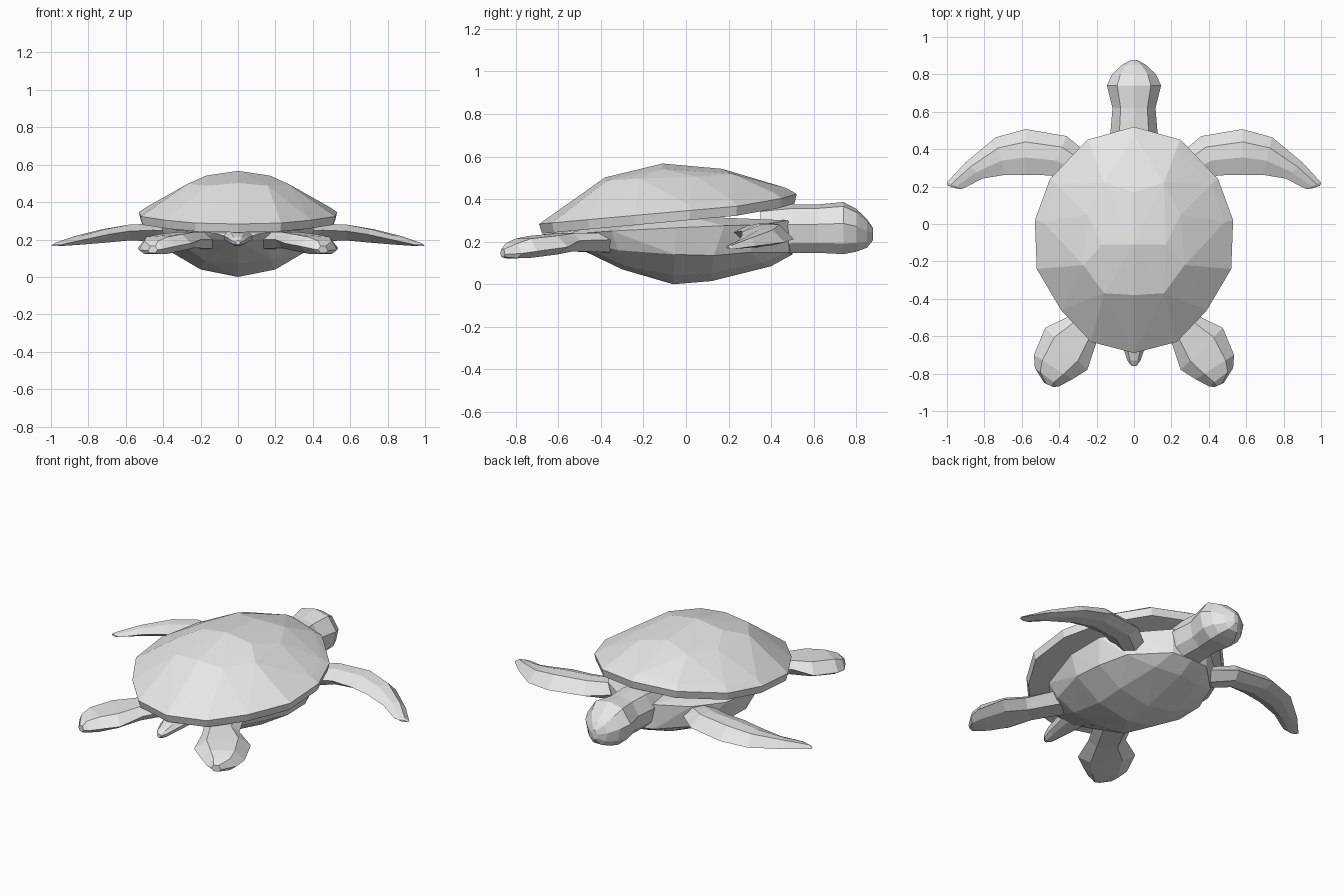
import bpy
import bmesh

if "Cube" in bpy.data.objects:
    bpy.data.objects.remove(bpy.data.objects["Cube"], do_unlink=True)

grey = bpy.data.materials.new("light_grey")
grey.use_nodes = True
grey.diffuse_color = (0.8, 0.8, 0.8, 1)
grey.node_tree.nodes["Principled BSDF"].inputs["Base Color"].default_value = (0.8, 0.8, 0.8, 1)


def finish(name, bm, mirror=False):
    bmesh.ops.recalc_face_normals(bm, faces=bm.faces)
    mesh = bpy.data.meshes.new(name)
    bm.to_mesh(mesh)
    bm.free()
    mesh.materials.append(grey)
    obj = bpy.data.objects.new(name, mesh)
    bpy.context.scene.collection.objects.link(obj)
    if mirror:
        obj.modifiers.new("Mirror", 'MIRROR').use_mirror_merge = False
    return obj


def hull(name, half):
    """Faceted convex solid from one half of its points."""
    bm = bmesh.new()
    points = set(half) | {(-x, y, z) for x, y, z in half if x > 0}
    verts = [bm.verts.new(p) for p in sorted(points)]
    bmesh.ops.convex_hull(bm, input=verts)
    bmesh.ops.delete(bm, geom=[v for v in bm.verts if not v.link_faces], context='VERTS')
    return finish(name, bm)


def loft(name, rings, mirror=False):
    """Closed skin through rings with equal point counts."""
    bm = bmesh.new()
    loops = [[bm.verts.new(p) for p in ring] for ring in rings]
    n = len(loops[0])
    for a, b in zip(loops, loops[1:]):
        for i in range(n):
            j = (i + 1) % n
            bm.faces.new((a[i], a[j], b[j], b[i]))
    bm.faces.new(loops[0])
    bm.faces.new(loops[-1])
    bmesh.ops.triangulate(bm, faces=[f for f in bm.faces if len(f.verts) > 4])
    return finish(name, bm, mirror)


# Domed shell with a tilted rim
outline = [(0, .52), (.25, .45), (.45, .24), (.53, .02),
           (.52, -.24), (.39, -.46), (.23, -.63), (0, -.69)]


def rim_height(y):
    return .345 + .09 * y + .2 * max(0, y - .36)


shell = [(0, -.11, .567), (.17, -.11, .542), (0, .17, .542), (.16, .22, .518),
         (.25, .05, .505), (.27, -.22, .497), (.16, -.37, .488), (0, -.38, .502),
         (0, .36, .467), (.15, .34, .463)]
for x, y in outline:
    z = rim_height(y)
    shell += [(x, y, z), (x * .98, y * .98, z - .045),
              (x * .92, (y + .085) * .92 - .085, z + .028)]
hull("shell", shell)

# Belly with keel, flanks and upper edge tucked into the shell
belly = [(0, -.06, 0), (0, .12, .015), (.2, -.06, .04), (.2, .12, .05),
         (0, -.3, .07), (.18, -.3, .09), (0, .4, .085), (.15, .36, .1),
         (.37, -.05, .14), (.36, .13, .135), (.28, -.32, .16), (.3, .3, .15),
         (0, -.57, .2), (.13, -.52, .2), (0, .5, .14), (.12, .48, .15),
         (.41, -.05, .265), (.4, .18, .275), (.32, -.35, .25), (.28, .35, .28),
         (.13, -.56, .235), (.12, .48, .3), (.3, 0, .32), (.1, -.45, .27)]
hull("belly", belly)


# Neck, head and tail share one faceted cross-section
half_section = [(0, 1), (.62, .84), (1, .2), (.85, -.55), (.45, -.95)]
section = half_section + [(-x, z) for x, z in half_section[:0:-1]]


def along_y(stations):
    rings = []
    for y, w, top, low in stations:
        mid, half = (top + low) / 2, (top - low) / 2
        rings.append([(x * w, y, mid + z * half) for x, z in section])
    return rings


loft("neck_and_head", along_y([
    (.35, .12, .36, .13), (.5, .125, .375, .14), (.62, .115, .375, .142),
    (.74, .145, .386, .135), (.8, .118, .354, .148), (.85, .065, .305, .168),
    (.878, .015, .265, .205)]))
loft("tail", along_y([
    (-.5, .09, .26, .18), (-.67, .055, .235, .17),
    (-.73, .035, .215, .165), (-.76, .012, .195, .172)]))


# Flippers: each ring runs edge, top ridge, edge, underside
def paddle(edge_a, edge_b, top, low, near, far):
    def between(t, z):
        return tuple(p + (q - p) * t for p, q in zip(edge_a[:2], edge_b[:2])) + (z,)
    return [edge_a, between(near, top), between(far, top),
            edge_b, between(far, low), between(near, low)]


front = [((.24, .37, .22), (.3, .2, .24), .27, .17),
         ((.36, .47, .22), (.45, .26, .25), .285, .19),
         ((.58, .507, .212), (.58, .263, .245), .28, .195),
         ((.74, .463, .197), (.69, .263, .228), .255, .183),
         ((.9, .33, .18), (.81, .243, .202), .218, .172),
         ((1, .222, .165), (.92, .187, .178), .182, .165),
         ((.995, .205, .166), (.95, .19, .172), .174, .165)]
loft("front_flipper", [paddle(*s, .28, .62) for s in front], mirror=True)

rear = [((.08, -.42, .2), (.28, -.34, .21), .24, .15),
        ((.2, -.63, .2), (.36, -.5, .205), .24, .155),
        ((.25, -.78, .18), (.475, -.555, .175), .228, .14),
        ((.33, -.83, .165), (.535, -.7, .155), .214, .124),
        ((.4, -.868, .15), (.53, -.77, .145), .192, .122),
        ((.43, -.872, .145), (.48, -.85, .14), .165, .128)]
loft("rear_flipper", [paddle(*s, .22, .78) for s in rear], mirror=True)
